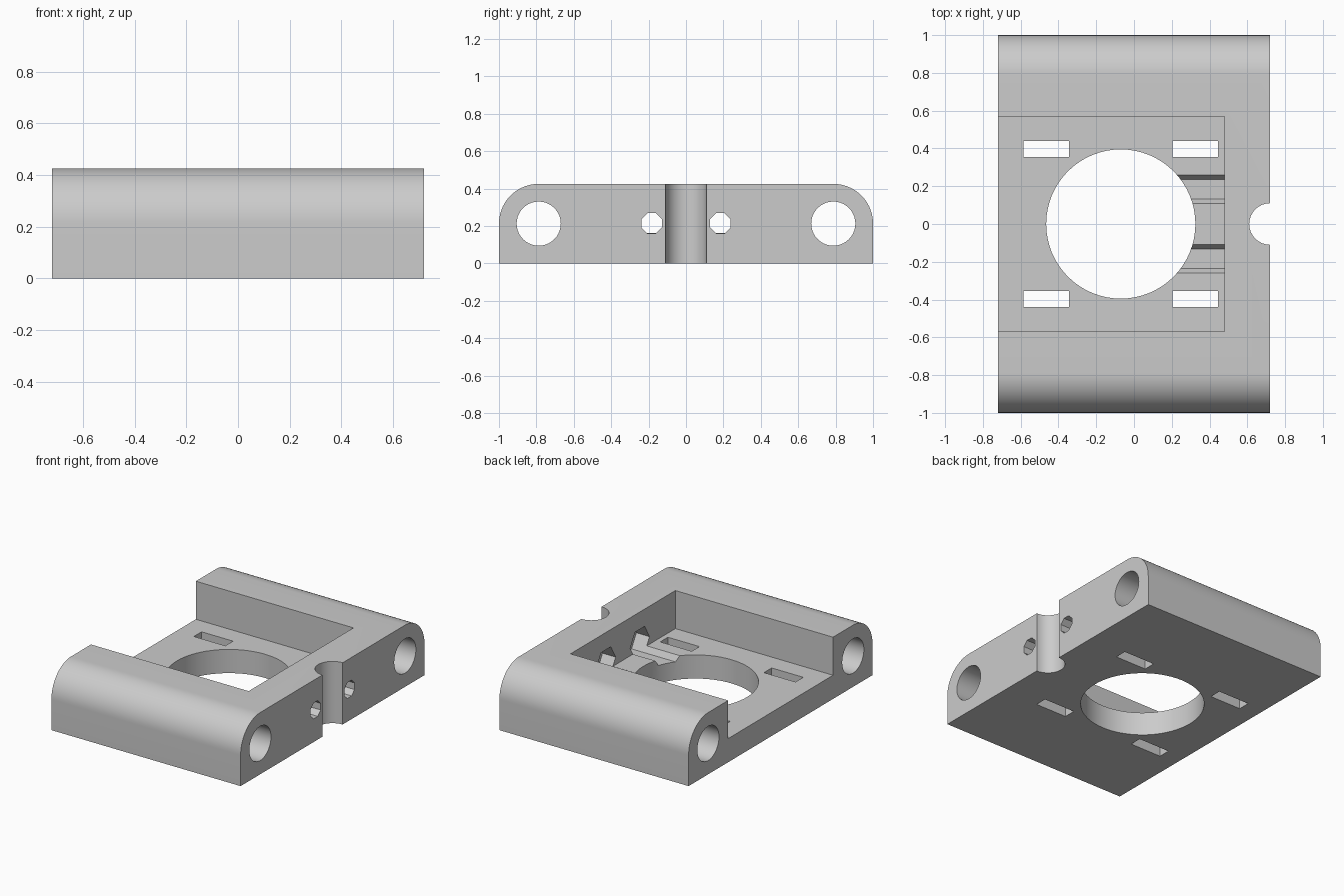
import bpy, bmesh, math
from mathutils import Matrix

if "Cube" in bpy.data.objects:
    bpy.data.objects.remove(bpy.data.objects["Cube"])

HX, H = 0.72, 0.425          # half length along x, full height
R = H / 2                    # rounded shoulder radius
ROD_Y = 1 - R                # rod bore centre

grey = bpy.data.materials.new("plain grey")
grey.diffuse_color = (0.6, 0.6, 0.6, 1)
grey.use_nodes = True
grey.node_tree.nodes["Principled BSDF"].inputs["Base Color"].default_value = grey.diffuse_color


def make_object(name, bm):
    bmesh.ops.recalc_face_normals(bm, faces=bm.faces[:])
    me = bpy.data.meshes.new(name)
    bm.to_mesh(me)
    bm.free()
    me.materials.append(grey)
    ob = bpy.data.objects.new(name, me)
    bpy.context.collection.objects.link(ob)
    return ob


def extrude_x(name, profile, x0, x1):
    """Extrude a y-z profile along x."""
    bm = bmesh.new()
    a = [bm.verts.new((x0, y, z)) for y, z in profile]
    b = [bm.verts.new((x1, y, z)) for y, z in profile]
    n = len(profile)
    bm.faces.new(a)
    bm.faces.new(b[::-1])
    for i in range(n):
        j = (i + 1) % n
        bm.faces.new((a[i], b[i], b[j], a[j]))
    return make_object(name, bm)


def ring(y, z, r, n, turn=0.0):
    return [(y + r * math.cos(2 * math.pi * i / n + turn),
             z + r * math.sin(2 * math.pi * i / n + turn)) for i in range(n)]


def box(name, x0, x1, y0, y1, z0, z1):
    return extrude_x(name, [(y0, z0), (y1, z0), (y1, z1), (y0, z1)], x0, x1)


def upright_cylinder(name, x, y, r, n):
    bm = bmesh.new()
    bmesh.ops.create_cone(bm, cap_ends=True, segments=n, radius1=r, radius2=r,
                          depth=2, matrix=Matrix.Translation((x, y, 0)))
    return make_object(name, bm)


# Carriage body with rounded upper shoulders
arc = [(ROD_Y + R * math.cos(t), R + R * math.sin(t))
       for t in (math.pi / 2 * i / 18 for i in range(19))]
profile = [(-1, 0), (1, 0)] + arc + [(-y, z) for y, z in reversed(arc)]
body = extrude_x("carriage_body", profile, -HX, HX)

# Pocket open at the left end, large round opening, notch in the right end
cutters = [
    box("pocket_cutter", -1, 0.48, -0.57, 0.57, 0.163, 1),
    upright_cylinder("opening_cutter", -0.07, 0, 0.395, 64),
    upright_cylinder("notch_cutter", HX, 0, 0.11, 32),
]
for s in (-1, 1):
    # Rod bores, screw holes and hexagonal nut traps
    cutters.append(extrude_x("bore_cutter", ring(s * ROD_Y, R, 0.118, 40), -1, 1))
    cutters.append(extrude_x("screw_cutter",
                             ring(s * 0.184, 0.214, 0.059, 8, math.pi / 8), 0.4, 1))
    cutters.append(extrude_x("nut_cutter", ring(s * 0.184, 0.215, 0.105, 6), 0.15, 0.58))
    # Strap slots through the floor
    for x in (-0.465, 0.325):
        cutters.append(box("slot_cutter", x - 0.12, x + 0.12,
                           s * 0.397 - 0.042, s * 0.397 + 0.042, -1, 1))

# Apply all cuts
bpy.context.view_layer.objects.active = body
body.select_set(True)
for c in cutters:
    c.hide_render = True
    mod = body.modifiers.new(c.name, 'BOOLEAN')
    mod.operation = 'DIFFERENCE'
    mod.solver = 'EXACT'
    mod.object = c
    bpy.ops.object.modifier_apply(modifier=mod.name)
for c in cutters:
    bpy.data.objects.remove(c, do_unlink=True)

bpy.ops.object.shade_smooth_by_angle(angle=math.radians(30))
